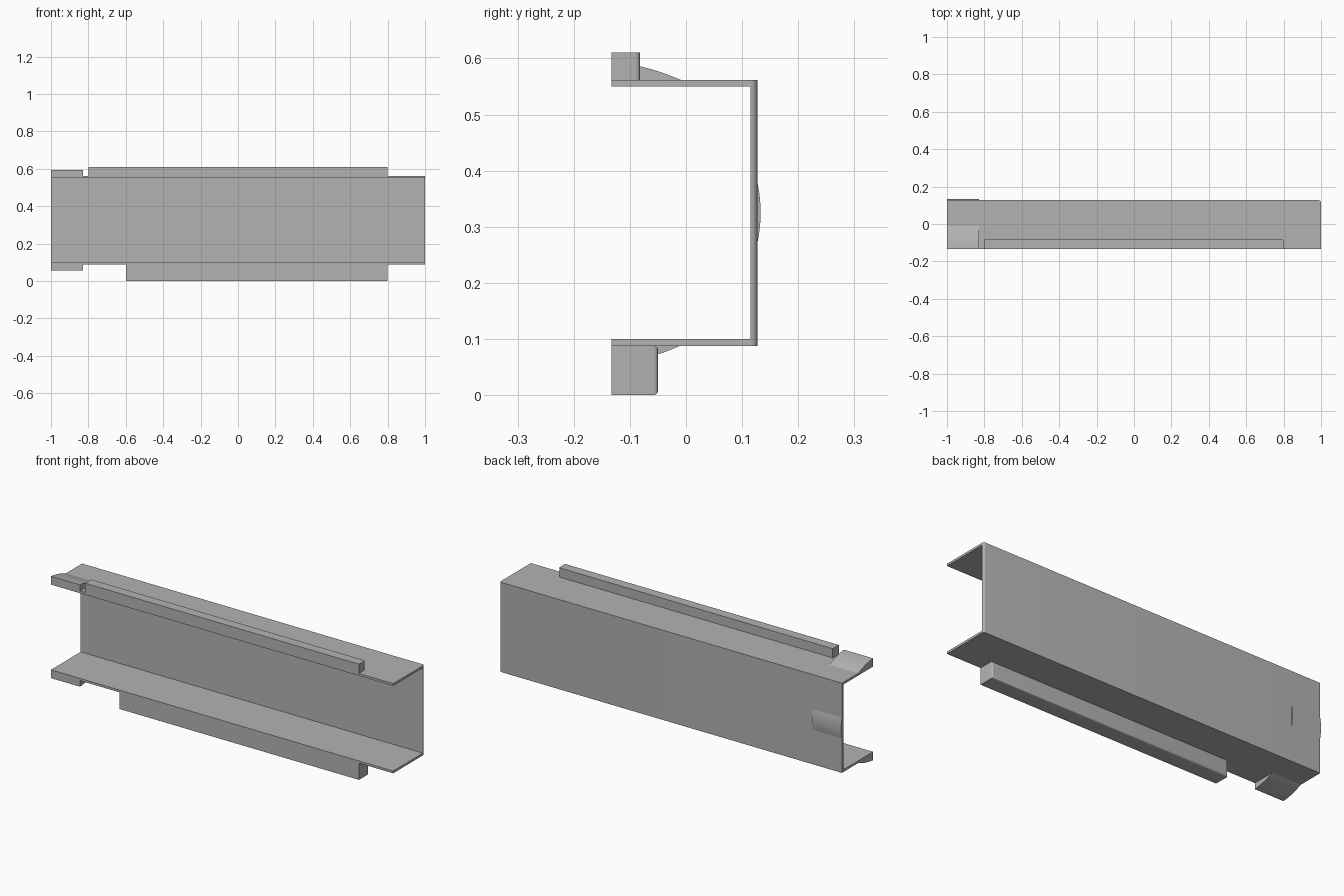
import bpy, bmesh, math

cube = bpy.data.objects.get("Cube")
if cube:
    bpy.data.objects.remove(cube, do_unlink=True)

grey = bpy.data.materials.new("plain grey")
grey.use_nodes = True
COLOUR = (0.45, 0.45, 0.45, 1)
grey.diffuse_color = COLOUR
grey.node_tree.nodes["Principled BSDF"].inputs["Base Color"].default_value = COLOUR

FRONT, BACK = -0.133, 0.127      # depth of the channel
LOW, HIGH = 0.088, 0.562         # outer height of the channel
WALL = 0.012
MID = (LOW + HIGH) / 2


def extrusion(name, profile, x0, x1, round_at=(), radius=0.0):
    """Extrude a (y, z) profile along x; round upright edges at the given (x, y)."""
    bm = bmesh.new()
    base = bm.faces.new([bm.verts.new((x0, y, z)) for y, z in profile])
    out = bmesh.ops.extrude_face_region(bm, geom=[base])
    for v in out["geom"]:
        if isinstance(v, bmesh.types.BMVert):
            v.co.x = x1
    bmesh.ops.recalc_face_normals(bm, faces=bm.faces)

    def on_corner(v):
        return any(math.hypot(v.co.x - x, v.co.y - y) < 1e-4 for x, y in round_at)

    edges = [e for e in bm.edges if all(on_corner(v) for v in e.verts)]
    if edges:
        bmesh.ops.bevel(bm, geom=edges, offset=radius, segments=5,
                        profile=0.5, affect="EDGES")
    mesh = bpy.data.meshes.new(name)
    bm.to_mesh(mesh)
    bm.free()
    mesh.materials.append(grey)
    obj = bpy.data.objects.new(name, mesh)
    bpy.context.collection.objects.link(obj)
    bpy.ops.object.select_all(action="DESELECT")
    obj.select_set(True)
    bpy.context.view_layer.objects.active = obj
    bpy.ops.object.shade_smooth_by_angle(angle=math.radians(30))
    return obj


def box(y0, y1, z0, z1):
    return [(y0, z0), (y1, z0), (y1, z1), (y0, z1)]


# Main channel, open to the front
extrusion("channel", [
    (FRONT, LOW), (BACK, LOW), (BACK, HIGH), (FRONT, HIGH),
    (FRONT, HIGH - WALL), (BACK - WALL, HIGH - WALL),
    (BACK - WALL, LOW + WALL), (FRONT, LOW + WALL)],
    -1, 1, [(1, BACK)], 0.0115)

# Rails along the flange lips
extrusion("top_rail", box(FRONT, -0.082, HIGH, 0.611), -0.8, 0.8,
          [(0.8, -0.082)], 0.008)
extrusion("bottom_rail", box(FRONT, -0.05, 0, LOW), -0.6, 0.8,
          [(0.8, -0.05), (-0.6, -0.05)], 0.008)

# Curved catches on the flanges at one end
STEPS = 14
START = -0.01
for name, z, side in (("top_catch", HIGH, 1), ("bottom_catch", LOW, -1)):
    curve = []
    for i in range(STEPS + 1):
        t = (START - FRONT) * i / STEPS
        curve.append((START - t, z + side * (0.437 * t - 1.434 * t * t)))
    extrusion(name, curve + [(FRONT, z)], -1, -0.83)

# Shallow curved catch on the back wall
half, rise = 0.055, 0.006
bulge = [(BACK + rise * (1 - u * u), MID + half * u)
         for u in (2 * i / STEPS - 1 for i in range(STEPS + 1))]
extrusion("back_catch", bulge, -1, -0.83)
